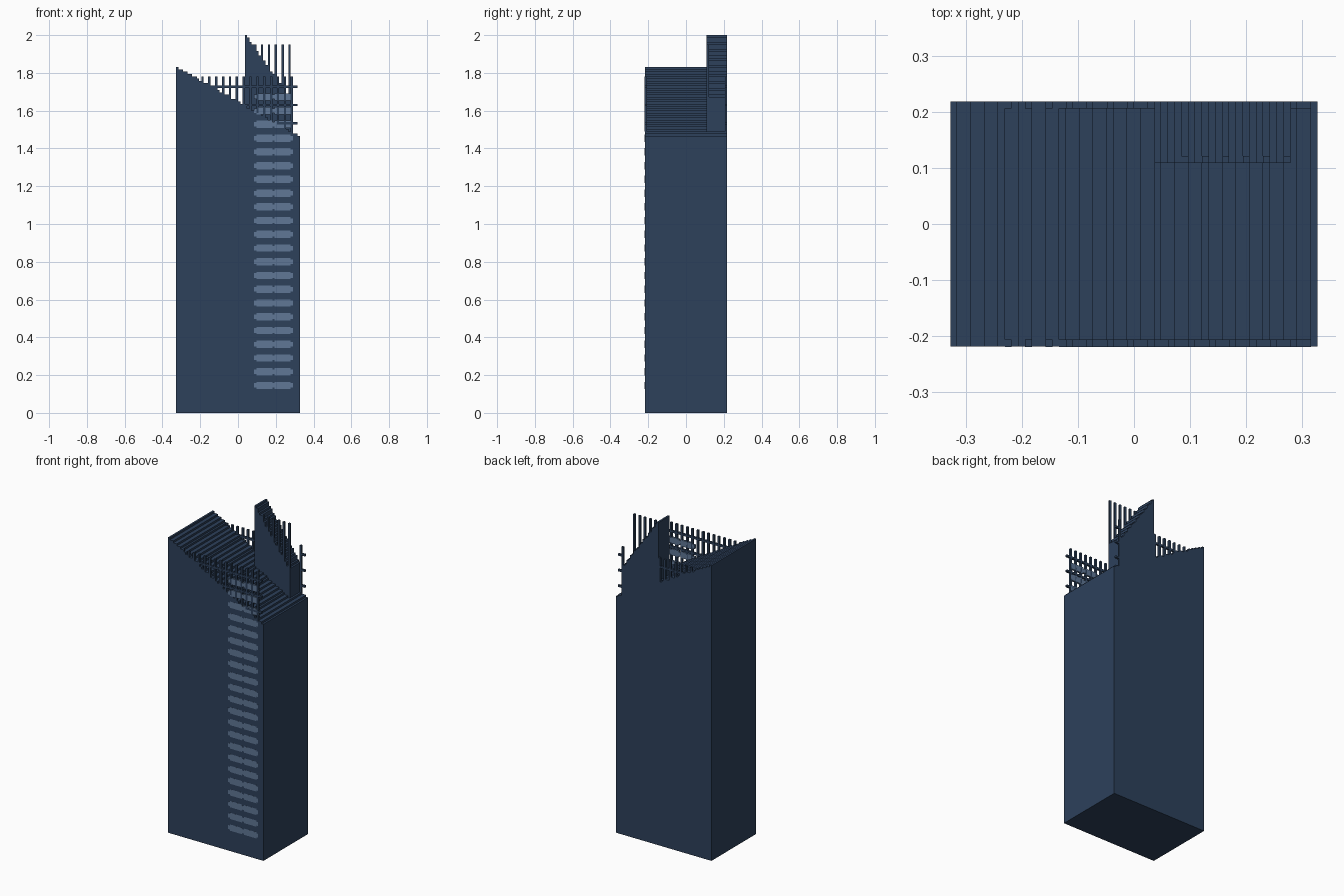
import bpy, bmesh

if "Cube" in bpy.data.objects:
    bpy.data.objects.remove(bpy.data.objects["Cube"])

# Everything sits on a grid: 54 wide, 36 deep, 165 high
U = 2 / 165
W, D = 54, 36
PROUD = 0.06           # lift of surface plates, in grid units


def material(name, rgb):
    m = bpy.data.materials.new(name)
    m.use_nodes = True
    col = (*rgb, 1)
    m.diffuse_color = col
    m.node_tree.nodes["Principled BSDF"].inputs["Base Color"].default_value = col
    return m


NAVY = material("navy cladding", (0.026, 0.052, 0.105))
PANE = material("pale blue glazing", (0.115, 0.185, 0.305))


def finish(name, bm, mat):
    bmesh.ops.recalc_face_normals(bm, faces=bm.faces)
    bmesh.ops.scale(bm, vec=(U, U, U), verts=bm.verts)
    me = bpy.data.meshes.new(name)
    bm.to_mesh(me)
    bm.free()
    me.materials.append(mat)
    ob = bpy.data.objects.new(name, me)
    bpy.context.collection.objects.link(ob)
    return ob


def boxes(name, items, mat):
    """Join boxes given as (x0, x1, y0, y1, z0, z1) in grid units."""
    bm = bmesh.new()
    for x0, x1, y0, y1, z0, z1 in items:
        vs = bmesh.ops.create_cube(bm, size=1)["verts"]
        for v in vs:
            v.co.x = (x1 if v.co.x > 0 else x0) - W / 2
            v.co.y = (y1 if v.co.y > 0 else y0) - D / 2
            v.co.z = z1 if v.co.z > 0 else z0
    return finish(name, bm, mat)


def steps(first, last, height):
    """Stepped outline, left to right, without doubled points."""
    pts = []
    for i in range(first, last):
        if pts and pts[-1][1] == height(i):
            pts[-1] = (i + 1, height(i))
        else:
            pts += [(i, height(i)), (i + 1, height(i))]
    return pts


def stepped_block(name, first, last, y0, y1, top, bottom, mat):
    outline = steps(first, last, top) + steps(first, last, bottom)[::-1]
    bm = bmesh.new()
    vs = [bm.verts.new((x - W / 2, y0 - D / 2, z)) for x, z in outline]
    face = bm.faces.new(vs)
    ext = bmesh.ops.extrude_face_region(bm, geom=[face])["geom"]
    bmesh.ops.translate(bm, vec=(0, y1 - y0, 0),
                        verts=[v for v in ext if isinstance(v, bmesh.types.BMVert)])
    bmesh.ops.triangulate(bm, faces=[f for f in bm.faces if len(f.verts) > 4])
    return finish(name, bm, mat)


def roof(i):
    return 151 - round(i * 30 / 53)


FIN0, FIN1, FIN_Y = 30, 50, 27


def fin(i):
    return 165 - round((i - FIN0) * 27 / 19)


# Main tower with its stepped roof, and the steeper fin at the back
stepped_block("tower", 0, W, 0, D, roof, lambda i: 0, NAVY)
stepped_block("roof_fin", FIN0, FIN1, FIN_Y, D, fin, roof, NAVY)

# Open screens of posts and rails along the front and back roof edges
for name, y0, y1, back in (("front", -PROUD, 1, False), ("back", D - 1, D, True)):
    posts = [(i, i + 1, y0, y1, roof(i), 147) for i in range(8, 51, 3)
             if not (back and FIN0 <= i < FIN1) and roof(i) < 147]
    boxes(name + "_screen_posts", posts, NAVY)
    rails = []
    for z in (142, 134, 126):
        start = next(i for i in range(W) if roof(i) <= z)
        spans = [(start, FIN0), (FIN1, 53)] if back else [(start, 53)]
        rails += [(a, b, y0, y1, z, z + 1) for a, b in spans if a < b]
    boxes(name + "_screen_rails", rails, NAVY)

# Tall posts along the front of the fin
boxes("fin_posts", [(i, i + 1, FIN_Y, FIN_Y + 1, fin(i), 161)
                    for i in range(34, 50, 3)], NAVY)

# Rows of glazing; the highest rows stand free between the screen posts
panes = []
for z in range(10, 137, 6):
    depth = 1 if z + 4 > roof(50) else 0.3
    y0 = -PROUD / 2
    panes += [(34, 51, y0, depth, z + 1, z + 3)]
    for a, b in ((35, 42), (43, 50)):
        panes += [(a, b, y0, depth, z + 0.4, z + 1), (a, b, y0, depth, z + 3, z + 3.6)]
boxes("front_glazing", panes, PANE)
